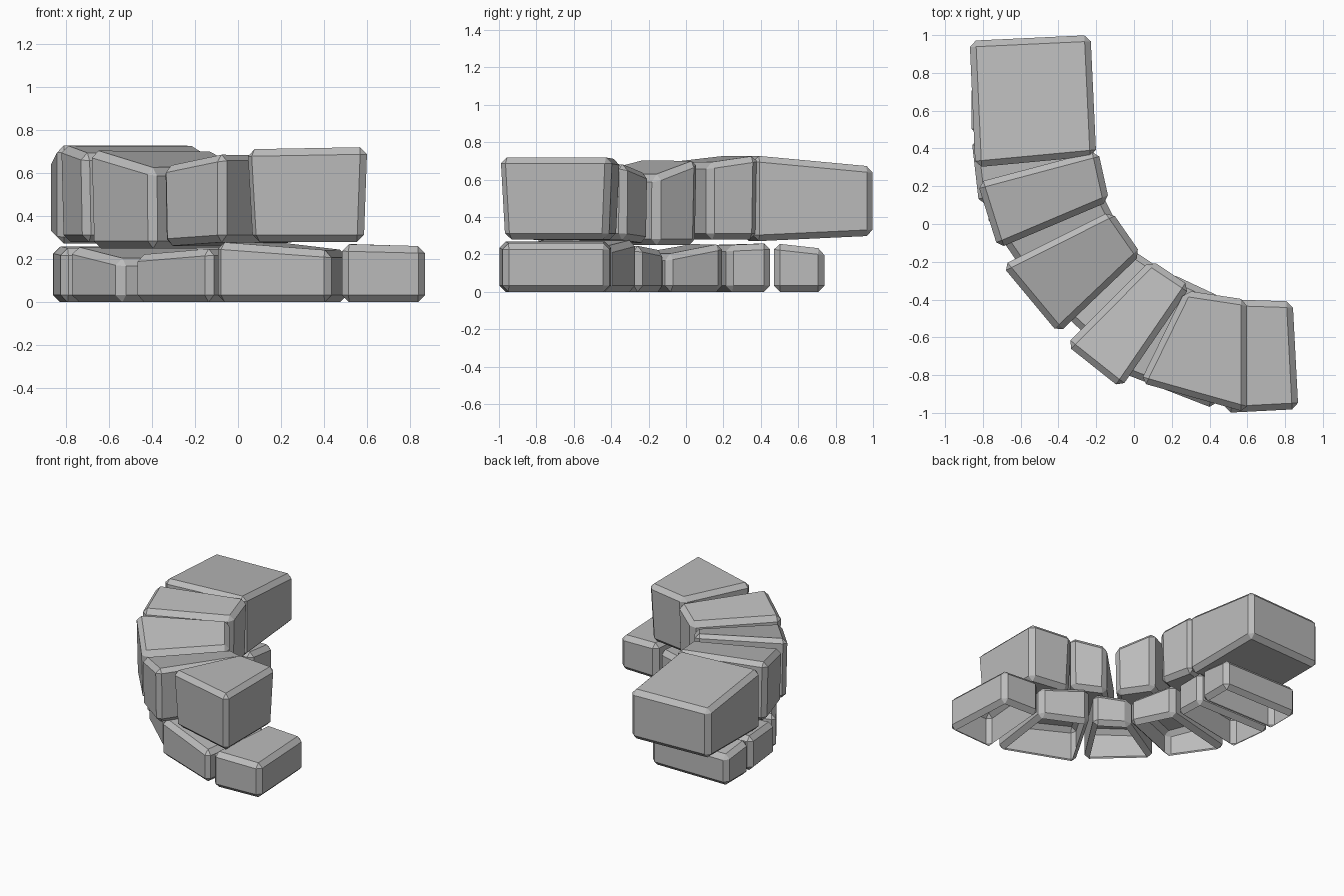
import bpy
import bmesh
from mathutils import Vector

cube = bpy.data.objects.get("Cube")
if cube:
    bpy.data.objects.remove(cube, do_unlink=True)

# One plain grey for all the stones
stone = bpy.data.materials.new("stone_grey")
stone.use_nodes = True
grey = (0.5, 0.5, 0.5, 1)
stone.diffuse_color = grey
stone.node_tree.nodes["Principled BSDF"].inputs["Base Color"].default_value = grey


def make_block(name, plan, floor, tops, taper=1.0, open_base=False):
    """Wedge stone: plan runs outer, inner along one end, then inner, outer along the other."""
    bm = bmesh.new()
    points = [Vector((x, y, 0)) for x, y in plan]
    centre = sum(points, Vector()) / len(points)
    heights = (tops[0], tops[0], tops[1], tops[1])
    floors = (floor[0], floor[0], floor[1], floor[1])
    lower = [bm.verts.new(centre + (p - centre) * taper + Vector((0, 0, z)))
             for p, z in zip(points, floors)]
    upper = [bm.verts.new(p + Vector((0, 0, z))) for p, z in zip(points, heights)]
    bm.faces.new(lower)
    bm.faces.new(upper)
    for i in range(4):
        j = (i + 1) % 4
        bm.faces.new((lower[i], lower[j], upper[j], upper[i]))
    bmesh.ops.recalc_face_normals(bm, faces=bm.faces[:])

    # Chipped edges
    bmesh.ops.bevel(bm, geom=bm.edges[:], offset=0.033, offset_type='OFFSET',
                    segments=1, profile=0.5, affect='EDGES')
    bm.normal_update()

    # Stones on the ground have no underside
    if open_base:
        base = [f for f in bm.faces if f.normal.z < -0.95]
        bmesh.ops.delete(bm, geom=base, context='FACES')

    mesh = bpy.data.meshes.new(name)
    bm.to_mesh(mesh)
    bm.free()
    mesh.materials.append(stone)
    obj = bpy.data.objects.new(name, mesh)
    bpy.context.collection.objects.link(obj)
    return obj


# Bottom course, from the back end round to the front end
bottom_course = [
    ([(-.86, .74), (-.22, .74), (-.22, .47), (-.86, .47)], (.23, .26)),
    ([(-.86, .45), (-.22, .45), (-.21, .22), (-.82, .1)], (.26, .25)),
    ([(-.79, .05), (-.19, .2), (-.04, -.1), (-.55, -.3)], (.26, .2)),
    ([(-.49, -.37), (-.05, -.11), (.16, -.25), (-.13, -.7)], (.22, .25)),
    ([(-.11, -.77), (.19, -.26), (.51, -.41), (.43, -.98)], (.28, .24)),
    ([(.48, -1), (.53, -.4), (.84, -.41), (.87, -.98)], (.27, .26)),
]
for n, (plan, tops) in enumerate(bottom_course, 1):
    make_block(f"bottom_stone_{n}", plan, (0, 0), tops, open_base=True)

# Top course, larger stones with uneven tops and slightly narrower feet
top_course = [
    ([(-.87, .97), (-.23, 1), (-.2, .36), (-.84, .3)], (.3, .27), (.67, .73), 1),
    ([(-.83, .22), (-.19, .39), (-.13, .12), (-.72, -.13)], (.28, .28), (.73, .69), .97),
    ([(-.7, -.22), (-.12, .07), (.04, -.16), (-.4, -.58)], (.25, .25), (.71, .62), .97),
    ([(-.36, -.64), (.09, -.19), (.3, -.33), (-.07, -.87)], (.26, .28), (.63, .69), .98),
    ([(.03, -.84), (.27, -.35), (.6, -.4), (.6, -1)], (.28, .28), (.71, .72), .93),
]
for n, (plan, floor, tops, taper) in enumerate(top_course, 1):
    make_block(f"top_stone_{n}", plan, floor, tops, taper)
